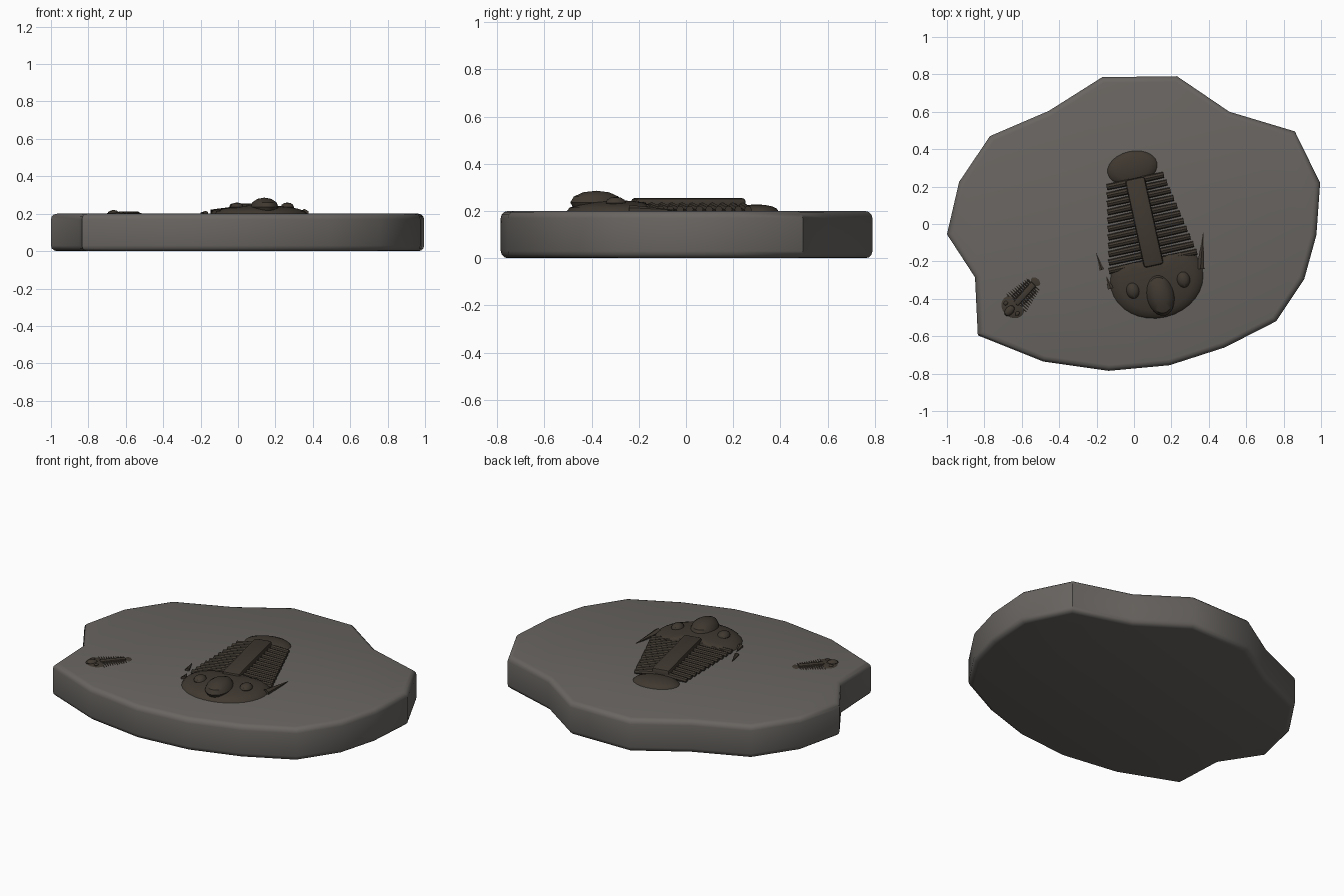
import bpy, bmesh
from math import radians
from mathutils import Matrix, Vector

if "Cube" in bpy.data.objects:
    bpy.data.objects.remove(bpy.data.objects["Cube"])

TOP = 0.2
parts = []


def material(name, rgb):
    mat = bpy.data.materials.new(name)
    mat.use_nodes = True
    mat.diffuse_color = (*rgb, 1)
    bsdf = next(n for n in mat.node_tree.nodes if n.type == 'BSDF_PRINCIPLED')
    bsdf.inputs["Base Color"].default_value = (*rgb, 1)
    bsdf.inputs["Roughness"].default_value = 0.9
    return mat


stone = material("grey stone", (0.14, 0.13, 0.12))
fossil_brown = material("dark fossil brown", (0.05, 0.04, 0.03))


def finish(name, bm, mat, frame=Matrix()):
    bmesh.ops.recalc_face_normals(bm, faces=bm.faces[:])
    mesh = bpy.data.meshes.new(name)
    bm.to_mesh(mesh)
    bm.free()
    mesh.materials.append(mat)
    obj = bpy.data.objects.new(name, mesh)
    obj.matrix_world = frame
    bpy.context.scene.collection.objects.link(obj)
    parts.append(obj)
    return obj


def add_ball(bm, loc, size, rings=8, segments=24):
    m = Matrix.Translation(loc) @ Matrix.Diagonal((*size, 1))
    return bmesh.ops.create_uvsphere(bm, u_segments=segments, v_segments=rings,
                                     radius=1, matrix=m)["verts"]


def add_rod(bm, a, b, r1, r2, sides=8):
    a, b = Vector(a), Vector(b)
    m = Matrix.Translation((a + b) / 2) @ (b - a).to_track_quat('Z', 'Y').to_matrix().to_4x4()
    bmesh.ops.create_cone(bm, cap_ends=True, segments=sides, radius1=r1, radius2=r2,
                          depth=(b - a).length, matrix=m)


def ball(name, loc, size, frame, rings=8):
    bm = bmesh.new()
    add_ball(bm, loc, size, rings)
    finish(name, bm, fossil_brown, frame)


# Stone slab: irregular outline, extruded, rims rounded
outline = [(-0.17, 0.785), (0.23, 0.79), (0.51, 0.6), (0.86, 0.495), (0.995, 0.22),
           (0.975, -0.06), (0.91, -0.295), (0.76, -0.52), (0.485, -0.66), (0.19, -0.755),
           (-0.135, -0.785), (-0.485, -0.735), (-0.835, -0.595), (-0.85, -0.285),
           (-1, -0.055), (-0.935, 0.225), (-0.77, 0.47), (-0.455, 0.605)]
bm = bmesh.new()
base = bm.faces.new([bm.verts.new((x, y, 0)) for x, y in outline])
side = bmesh.ops.extrude_face_region(bm, geom=[base])["geom"]
bmesh.ops.translate(bm, vec=(0, 0, TOP),
                    verts=[v for v in side if isinstance(v, bmesh.types.BMVert)])
if not any(len(f.verts) > 4 and f.calc_center_median().z < 0.01 for f in bm.faces):
    bm.faces.new([v for v in bm.verts if v.co.z < 0.01])
rims = [e for e in bm.edges if abs(e.verts[0].co.z - e.verts[1].co.z) < 0.01]
bmesh.ops.bevel(bm, geom=rims, offset=0.03, segments=3, profile=0.5, affect='EDGES')
finish("stone_slab", bm, stone)


# Segmented sea creature, head towards local -y
def creature(prefix, x, y, turn, size, sink):
    frame = (Matrix.Translation((x, y, TOP - sink)) @ Matrix.Rotation(radians(turn), 4, 'Z')
             @ Matrix.Scale(size, 4))

    # Head shield with its back edge cut straight
    bm = bmesh.new()
    for v in add_ball(bm, (0, -0.31, 0), (0.25, 0.21, 0.045), 10, 32):
        v.co.y = min(v.co.y, -0.2)
    finish(prefix + "head_shield", bm, fossil_brown, frame)
    ball(prefix + "brow_dome", (0, -0.4, 0.036), (0.073, 0.112, 0.05), frame, 6)
    for s, label in ((1, "left"), (-1, "right")):
        ball(f"{prefix}{label}_eye", (s * 0.138, -0.345, 0.035),
             (0.035, 0.043, 0.025), frame, 6)

    # Raised central lobe
    bm = bmesh.new()
    bmesh.ops.create_cube(bm, size=1, matrix=Matrix.Translation((0, 0, 0.025))
                          @ Matrix.Diagonal((0.107, 0.48, 0.06, 1)))
    bmesh.ops.bevel(bm, geom=bm.edges[:], offset=0.015, segments=2, profile=0.5,
                    affect='EDGES')
    finish(prefix + "central_lobe", bm, fossil_brown, frame)

    # Ribs, longer towards the head
    bm = bmesh.new()
    count = 11
    for i in range(count):
        t = i / (count - 1)
        ry = 0.225 - 0.44 * t
        reach = 0.155 + 0.085 * t
        for s in (1, -1):
            add_rod(bm, (s * 0.03, ry, 0.02), (s * reach, ry, 0.006), 0.018, 0.016)
    finish(prefix + "ribs", bm, fossil_brown, frame)

    ball(prefix + "tail_shield", (0, 0.296, 0), (0.135, 0.09, 0.028), frame)


creature("", 0.055, 0.01, 12.4, 1, 0)
creature("small_", -0.585, -0.374, -42, 0.3, 0.006)

# Cheek spines, the right one broken into shards
for name, a, b, r in (("left_cheek_spine", (0.355, -0.24), (0.37, -0.045), 0.024),
                      ("right_cheek_spine", (-0.172, -0.245), (-0.202, -0.155), 0.014),
                      ("right_spine_shard", (-0.125, -0.345), (-0.148, -0.28), 0.018)):
    bm = bmesh.new()
    add_rod(bm, (*a, TOP + 0.002), (*b, TOP + 0.004), r, 0.001, 6)
    finish(name, bm, fossil_brown)

# Smooth shading with sharp edges kept
bpy.ops.object.select_all(action='DESELECT')
for obj in parts:
    obj.select_set(True)
bpy.context.view_layer.objects.active = parts[0]
bpy.ops.object.shade_smooth_by_angle(angle=radians(35))
